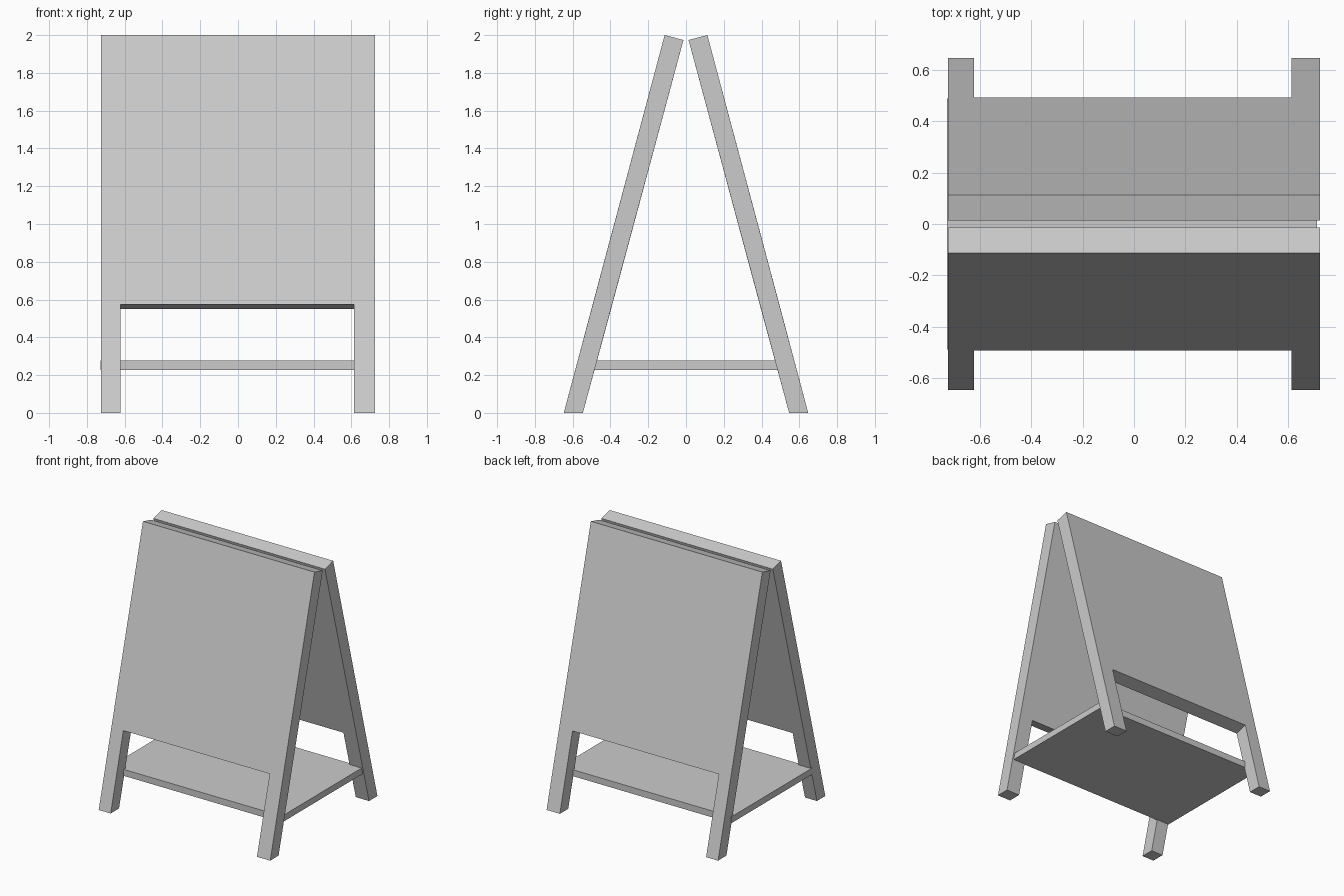
import bpy, bmesh

if "Cube" in bpy.data.objects:
    bpy.data.objects.remove(bpy.data.objects["Cube"])

# Board profile in (y, z): outer/inner pairs at the foot, cut-out edge and top
FOOT = ((-0.647, 0.0), (-0.546, 0.0))
CUT = ((-0.494, 0.575), (-0.397, 0.549))
TOP = ((-0.113, 2.0), (-0.0135, 1.974))

# U-shaped board outline: x position and profile pair
OUTLINE = [(-0.724, FOOT), (-0.623, FOOT), (-0.623, CUT), (0.613, CUT),
           (0.613, FOOT), (0.725, FOOT), (0.725, TOP), (-0.724, TOP)]


def finish(name, bm):
    bmesh.ops.recalc_face_normals(bm, faces=bm.faces[:])
    mesh = bpy.data.meshes.new(name)
    bm.to_mesh(mesh)
    bm.free()
    obj = bpy.data.objects.new(name, mesh)
    bpy.context.collection.objects.link(obj)
    return obj


def leaning_board(name, side):
    bm = bmesh.new()
    outer, inner = [[bm.verts.new((x, side * p[i][0], p[i][1])) for x, p in OUTLINE]
                    for i in (0, 1)]
    bm.faces.new(outer)
    bm.faces.new(inner[::-1])
    n = len(OUTLINE)
    for i in range(n):
        j = (i + 1) % n
        bm.faces.new((outer[i], inner[i], inner[j], outer[j]))
    return finish(name, bm)


def box(name, lo, hi):
    bm = bmesh.new()
    bmesh.ops.create_cube(bm, size=1)
    for v in bm.verts:
        v.co = [hi[k] if v.co[k] > 0 else lo[k] for k in range(3)]
    return finish(name, bm)


# Two boards leaning together
leaning_board("front_board", 1)
leaning_board("back_board", -1)

# Shelf between the legs
box("shelf", (-0.728, -0.49, 0.228), (0.714, 0.49, 0.277))
